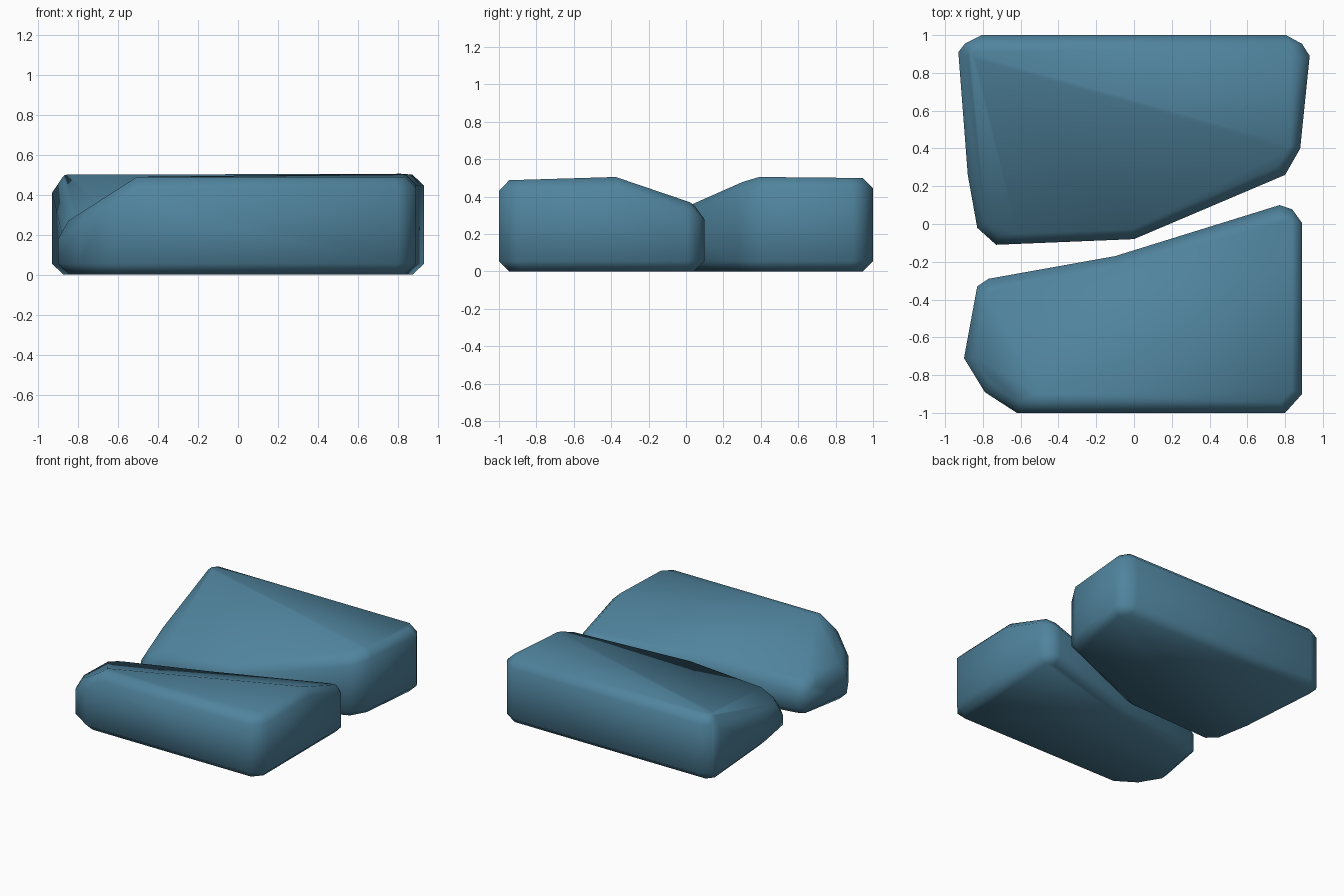
import bpy, bmesh, math
from mathutils import Vector

default = bpy.data.objects.get("Cube")
if default:
    bpy.data.objects.remove(default, do_unlink=True)

# Single slate blue colour
slate = bpy.data.materials.new("slate_blue")
slate.use_nodes = True
colour = (0.08, 0.23, 0.34, 1)
slate.diffuse_color = colour
slate.node_tree.nodes["Principled BSDF"].inputs["Base Color"].default_value = colour


def slab(name, outline, cuts, height=0.52):
    """Extrude an outline, slice its top with sloping planes, chamfer the rims."""
    bm = bmesh.new()
    base = bm.faces.new([bm.verts.new((x, y, 0)) for x, y in outline])
    top = bmesh.ops.extrude_face_region(bm, geom=[base])["geom"]
    bmesh.ops.translate(bm, vec=(0, 0, height),
                        verts=[v for v in top if isinstance(v, bmesh.types.BMVert)])
    # Each cut is a point on the plane and its slopes along x and y
    for point, sx, sy in cuts:
        bmesh.ops.bisect_plane(bm, geom=bm.verts[:] + bm.edges[:] + bm.faces[:],
                               plane_co=Vector(point), plane_no=Vector((-sx, -sy, 1)),
                               clear_outer=True)
        rim = [e for e in bm.edges if e.is_boundary]
        if rim:
            bmesh.ops.holes_fill(bm, edges=rim)
    bmesh.ops.remove_doubles(bm, verts=bm.verts[:], dist=0.02)
    bmesh.ops.recalc_face_normals(bm, faces=bm.faces[:])
    mesh = bpy.data.meshes.new(name)
    bm.to_mesh(mesh)
    bm.free()
    mesh.materials.append(slate)
    obj = bpy.data.objects.new(name, mesh)
    bpy.context.collection.objects.link(obj)
    bevel = obj.modifiers.new("worn_rim", 'BEVEL')
    bevel.width = 0.055
    bevel.segments = 1
    bevel.limit_method = 'ANGLE'
    bevel.angle_limit = math.radians(52)
    bevel.use_clamp_overlap = False
    bpy.ops.object.select_all(action='DESELECT')
    obj.select_set(True)
    bpy.context.view_layer.objects.active = obj
    bpy.ops.object.modifier_apply(modifier=bevel.name)
    bpy.ops.object.shade_smooth_by_angle(angle=math.radians(65))
    return obj


# Front slab: slopes down to the rear, and more steeply at its narrow end
slab("front_slab",
     [(-.62, -1), (.80, -1), (.89, -.9), (.89, .06), (.77, .1), (-.1, -.17),
      (-.77, -.29), (-.83, -.33), (-.9, -.71), (-.79, -.89)],
     [((0, -.37, .505), 0, .03),
      ((.85, -.37, .505), .144, -.34),
      ((-.52, -1, .48), .64, 0)])

# Back slab: slopes down to the front, with a worn outer flank
slab("back_slab",
     [(-.93, .91), (-.86, 1), (.86, 1), (.93, .89), (.88, .4), (.80, .26),
      (0, -.08), (-.73, -.11), (-.83, -.02), (-.88, .26)],
     [((0, .38, .505), 0, -.01),
      ((.85, .38, .505), .078, .258),
      ((-.88, .2, .24), .49, .357)])
